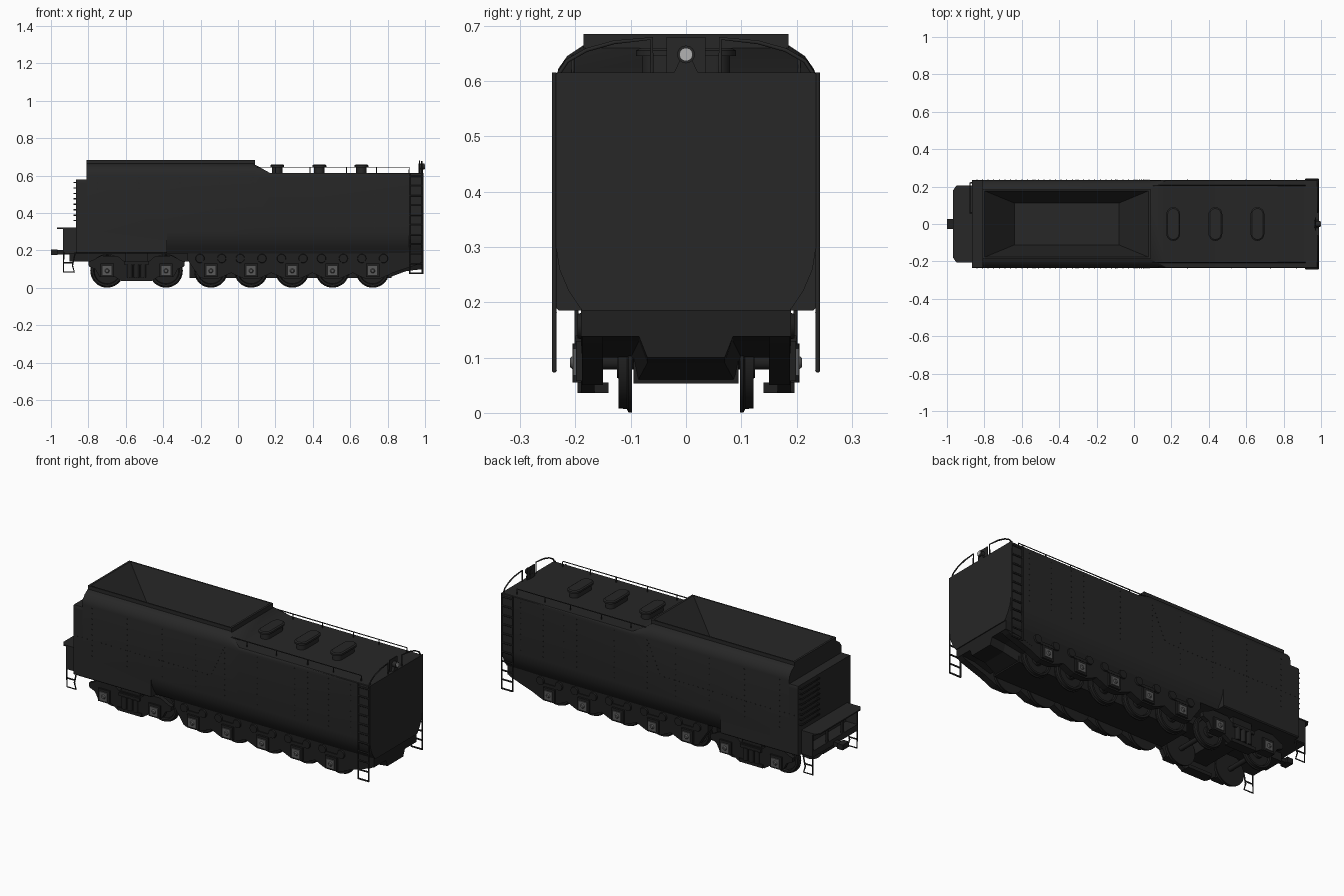
import bpy, bmesh, math
from mathutils import Matrix, Vector

cube = bpy.data.objects.get("Cube")
if cube:
    bpy.data.objects.remove(cube, do_unlink=True)


def material(name, v):
    m = bpy.data.materials.new(name)
    m.use_nodes = True
    m.diffuse_color = (v, v, v, 1)
    bsdf = m.node_tree.nodes["Principled BSDF"]
    bsdf.inputs["Base Color"].default_value = (v, v, v, 1)
    bsdf.inputs["Roughness"].default_value = 0.7
    return m


PAINT = material("black_paint", 0.02)
IRON = material("dark_iron", 0.014)
STEEL = material("bare_steel", 0.1)
GLASS = material("lamp_glass", 0.45)
SIDES = ((-1, "right"), (1, "left"))


def finish(name, bm, mat, smooth=False):
    bmesh.ops.remove_doubles(bm, verts=bm.verts, dist=1e-5)
    bmesh.ops.recalc_face_normals(bm, faces=bm.faces)
    me = bpy.data.meshes.new(name)
    bm.to_mesh(me)
    bm.free()
    ob = bpy.data.objects.new(name, me)
    bpy.context.collection.objects.link(ob)
    me.materials.append(mat)
    if smooth:
        bpy.ops.object.select_all(action='DESELECT')
        ob.select_set(True)
        bpy.context.view_layer.objects.active = ob
        bpy.ops.object.shade_smooth_by_angle(angle=math.radians(35))
    return ob


def skin(name, rings, mat, smooth=False):
    """Closed skin through rings of equal point count."""
    bm = bmesh.new()
    loops = [[bm.verts.new(p) for p in ring] for ring in rings]
    n = len(loops[0])
    for a, b in zip(loops, loops[1:]):
        for i in range(n):
            j = (i + 1) % n
            bm.faces.new((a[i], a[j], b[j], b[i]))
    bm.faces.new(loops[0])
    bm.faces.new(loops[-1])
    return finish(name, bm, mat, smooth)


def section(x, half):
    return [(x, y, z) for y, z in half] + [(x, -y, z) for y, z in reversed(half)]


def box(name, x, y, z, mat=PAINT):
    return skin(name, [[(px, y[0], z[0]), (px, y[1], z[0]), (px, y[1], z[1]), (px, y[0], z[1])]
                       for px in x], mat)


def prism(name, outline, y0, y1, mat=IRON):
    return skin(name, [[(x, y, z) for x, z in outline] for y in (y0, y1)], mat)


def rod(name, centre, r, length, axis, mat=IRON, r2=None, n=24):
    bm = bmesh.new()
    turn = Vector((0, 0, 1)).rotation_difference(Vector(axis)).to_matrix().to_4x4()
    bmesh.ops.create_cone(bm, cap_ends=True, segments=n, radius1=r,
                          radius2=r if r2 is None else r2, depth=length,
                          matrix=Matrix.Translation(centre) @ turn)
    return finish(name, bm, mat, True)


def tubes(name, paths, r, mat=PAINT):
    cu = bpy.data.curves.new(name, 'CURVE')
    cu.dimensions = '3D'
    cu.bevel_depth = r
    cu.bevel_resolution = 1
    cu.use_fill_caps = True
    for path in paths:
        sp = cu.splines.new('POLY')
        sp.points.add(len(path) - 1)
        for p, co in zip(sp.points, path):
            p.co = (*co, 1)
    cu.materials.append(mat)
    ob = bpy.data.objects.new(name, cu)
    bpy.context.collection.objects.link(ob)
    return ob


# Tank body: square skirt at the rear, rounded belly forward, coal shoulders above
W = 0.235
square = [(0.23, 0.185), (W, 0.19), (W, 0.24), (W, 0.3)]
belly = [(0.188, 0.185), (0.212, 0.22), (0.229, 0.26), (W, 0.3)]
low = [(W, 0.54), (W, 0.56), (W, 0.575), (0.232, 0.58)]
shoulder = [(W, 0.6), (0.231, 0.622), (0.215, 0.645), (0.185, 0.665)]
deck = [(W, 0.59), (W, 0.6), (W, 0.612), (0.232, 0.615)]
body = skin("tank_body", [section(x, a + b) for x, a, b in (
    (-0.865, square, low), (-0.81, square, low), (-0.81, square, shoulder),
    (-0.38, square, shoulder), (-0.38, belly, shoulder), (0.08, belly, shoulder),
    (0.17, belly, deck), (0.99, belly, deck))], PAINT, True)
rim = box("bunker_rim", (-0.81, 0.09), (-0.185, 0.185), (0.655, 0.685))

# Hollow the coal hopper
cutter = skin("hopper_cutter", [
    [(x0, -y, z), (x1, -y, z), (x1, y, z), (x0, y, z)]
    for x0, x1, y, z in ((-0.64, -0.08, 0.112, 0.5), (-0.8, 0.08, 0.178, 0.687))], PAINT)
cutter.hide_render = True
for ob in (body, rim):
    bpy.context.view_layer.objects.active = ob
    mod = ob.modifiers.new("hopper", 'BOOLEAN')
    mod.object = cutter
    mod.operation = 'DIFFERENCE'
    mod.solver = 'EXACT'
    bpy.ops.object.modifier_apply(modifier=mod.name)
bpy.data.objects.remove(cutter, do_unlink=True)

# Water hatches with rounded ends
def pill(cx, r, half, z):
    ring = []
    for end in (1, -1):
        for i in range(9):
            a = math.pi * i / 8
            ring.append((cx + end * r * math.cos(a), end * (half - r + r * math.sin(a)), z))
    return ring


for i, cx in enumerate((0.21, 0.435, 0.66)):
    skin(f"water_hatch_{i}", [pill(cx, 0.028, 0.08, 0.61), pill(cx, 0.028, 0.08, 0.645)], PAINT, True)
    skin(f"hatch_lid_{i}", [pill(cx, 0.037, 0.09, 0.645), pill(cx, 0.037, 0.09, 0.655),
                            pill(cx, 0.03, 0.083, 0.66)], PAINT, True)

# Rivet seams on both sides
spots = [(x, 0.32 + 0.03 * k) for x in (-0.75, -0.53, -0.31, -0.1, 0.08, 0.285, 0.52, 0.6, 0.73, 0.87)
         for k in range(10)]
spots += [(-0.84 + 0.03 * k, 0.41) for k in range(28)]
spots += [(0.01 * k, 0.42 + 0.022 * k) for k in range(8)]
bm = bmesh.new()
for s, _ in SIDES:
    for x, z in spots:
        bmesh.ops.create_cone(bm, cap_ends=True, segments=6, radius1=0.003, radius2=0.003, depth=0.005,
                              matrix=Matrix.Translation((x, s * W, z)) @ Matrix.Rotation(math.pi / 2, 4, 'X'))
finish("rivets", bm, PAINT)

# Deck rails, end ladders, arched grab rails and rear steps
for s, side in SIDES:
    y = s * 0.205
    tubes(f"deck_rail_{side}", [[(0.1, y, 0.645), (0.915, y, 0.645), (0.915, y, 0.61)]] +
          [[(x, y, 0.61), (x, y, 0.645)] for x in (0.2, 0.385, 0.58, 0.74)], 0.003)
    y = s * 0.238
    tubes(f"end_ladder_{side}", [[(x, y, 0.075), (x, y, 0.615)] for x in (0.918, 0.986)] +
          [[(0.918, y, 0.077 + 0.052 * k), (0.986, y, 0.077 + 0.052 * k)] for k in range(11)], 0.0045)
    tubes(f"arched_rail_{side}", [[(0.982, s * a, b) for a, b in (
        (0.232, 0.61), (0.215, 0.636), (0.18, 0.656), (0.13, 0.67), (0.062, 0.677), (0.062, 0.61))]], 0.004)
    y = s * 0.198
    tubes(f"rear_step_{side}", [[(-0.87, y, 0.19), (-0.885, y, 0.12), (-0.875, y, 0.085),
                                 (-0.932, y, 0.085), (-0.932, y, 0.2)],
                                [(-0.88, y, 0.135), (-0.932, y, 0.135)]], 0.004)

tubes("rear_ladder", [[(-0.862, 0.06, z), (-0.878, 0.06, z), (-0.878, 0.22, z), (-0.862, 0.22, z)]
                      for z in [0.36 + 0.029 * k for k in range(8)]], 0.004)

# Headlamp on its bracket
box("lamp_backplate", (0.968, 0.974), (-0.035, 0.035), (0.61, 0.68))
skin("lamp_bracket", [[(0.965, -w, z), (0.988, -w, z), (0.988, w, z), (0.965, w, z)]
                      for w, z in ((0.024, 0.61), (0.01, 0.64))], PAINT)
rod("headlamp", (0.981, 0, 0.648), 0.016, 0.03, (1, 0, 0), PAINT)
rod("headlamp_lens", (0.995, 0, 0.648), 0.012, 0.01, (1, 0, 0), GLASS)

# Rear platform with coupler
skin("platform_deck", [[(-0.86, -0.205, z), (-0.95, -0.205, z), (-0.967, -0.18, z), (-0.967, 0.18, z),
                        (-0.95, 0.205, z), (-0.86, 0.205, z)] for z in (0.315, 0.322)], PAINT)
box("platform_beam", (-0.935, -0.865), (-0.2, 0.2), (0.185, 0.22))
for s, side in SIDES:
    box(f"platform_side_{side}", (-0.935, -0.865), (s * 0.195, s * 0.203), (0.19, 0.32))
    box(f"platform_post_{side}", (-0.935, -0.925), (s * 0.06, s * 0.075), (0.21, 0.32))
box("coupler_shank", (-0.97, -0.85), (-0.015, 0.015), (0.178, 0.202), IRON)
box("coupler_knuckle", (-1.0, -0.965), (-0.027, 0.027), (0.176, 0.206), IRON)
box("draft_sill", (-0.9, -0.2), (-0.06, 0.06), (0.14, 0.19), IRON)

# Main frame, tapering to the front apron
box("main_frame", (-0.26, 0.82), (-0.095, 0.095), (0.053, 0.19), IRON)
skin("front_apron", [section(x, half) for x, half in (
    (0.8, [(0.09, 0.053), (0.1, 0.1), (0.188, 0.1), (0.188, 0.19)]),
    (0.9, [(0.07, 0.09), (0.085, 0.13), (0.19, 0.13), (0.19, 0.19)]),
    (0.985, [(0.07, 0.1), (0.085, 0.138), (0.19, 0.138), (0.19, 0.19)]))], IRON)

# Wheels, axles and axle boxes
Z = 0.091
MAIN = (-0.145, 0.07, 0.29, 0.505, 0.72)
TRUCK = (-0.70, -0.385)
TYRE = ((0.0, 0.098), (0.09, 0.098), (0.09, 0.104), (0.084, 0.107), (0.083, 0.122),
        (0.072, 0.122), (0.068, 0.112), (0.03, 0.112), (0.028, 0.125), (0.0, 0.125))
for i, x in enumerate(TRUCK + MAIN):
    rod(f"axle_{i}", (x, 0, Z), 0.013, 0.38, (0, 1, 0))
    for s, side in SIDES:
        bm = bmesh.new()
        vs = [bm.verts.new((x + r, s * y, Z)) for r, y in TYRE]
        es = [bm.edges.new(p) for p in zip(vs, vs[1:])]
        bmesh.ops.spin(bm, geom=vs + es, cent=(x, 0, Z), axis=(0, 1, 0), angle=2 * math.pi, steps=36)
        finish(f"wheel_{i}_{side}", bm, IRON, True)
        box(f"axle_box_{i}_{side}", (x - 0.036, x + 0.036), (s * 0.15, s * 0.199), (0.058, 0.13), IRON)
        box(f"axle_box_lid_{i}_{side}", (x - 0.024, x + 0.024), (s * 0.198, s * 0.204), (0.068, 0.116), STEEL)
        rod(f"axle_cap_{i}_{side}", (x, s * 0.206, Z), 0.014, 0.008, (0, s, 0), STEEL, 0.008, 12)

# Main side frames with pedestals and round spring seats
outline = [(-0.27, 0.185), (-0.27, 0.15), (-0.225, 0.085)]
for x in MAIN:
    outline += [(x - 0.065, 0.06), (x - 0.04, 0.05), (x + 0.04, 0.05), (x + 0.065, 0.06), (x + 0.108, 0.08)]
outline += [(0.96, 0.125), (0.985, 0.14), (0.985, 0.185)]
for s, side in SIDES:
    prism(f"side_frame_{side}", outline, s * 0.15, s * 0.188)
    for i, x in enumerate(MAIN):
        for d in (-0.058, 0.058):
            rod(f"spring_seat_{i}_{side}", (x + d, s * 0.188, 0.157), 0.026, 0.016, (0, s, 0), IRON, 0.022)
        box(f"equalizer_{i}_{side}", (x - 0.058, x + 0.058), (s * 0.18, s * 0.193), (0.135, 0.15), IRON)

# Rear truck: paired yokes joined by a bolster
CX = sum(TRUCK) / 2
half = [(0.0, 0.145), (0.07, 0.145), (0.1, 0.17), (0.19, 0.172), (0.235, 0.148), (0.258, 0.14),
        (0.255, 0.115), (0.22, 0.1), (0.2, 0.062), (0.12, 0.062), (0.08, 0.036), (0.0, 0.036)]
yoke = [(CX + x, z) for x, z in half] + [(CX - x, z) for x, z in reversed(half[1:-1])]
for s, side in SIDES:
    prism(f"truck_frame_{side}", yoke, s * 0.165, s * 0.19)
    box(f"spring_plank_{side}", (CX - 0.075, CX + 0.075), (s * 0.14, s * 0.196), (0.036, 0.055), IRON)
    for k in range(3):
        rod(f"truck_spring_{k}_{side}", (CX + 0.036 * (k - 1), s * 0.19, 0.09), 0.015, 0.07, (0, 0, 1), IRON)
    box(f"spring_cap_{side}", (CX - 0.065, CX + 0.065), (s * 0.14, s * 0.2), (0.122, 0.14), IRON)
box("truck_bolster", (CX - 0.06, CX + 0.06), (-0.185, 0.185), (0.1, 0.187), IRON)
